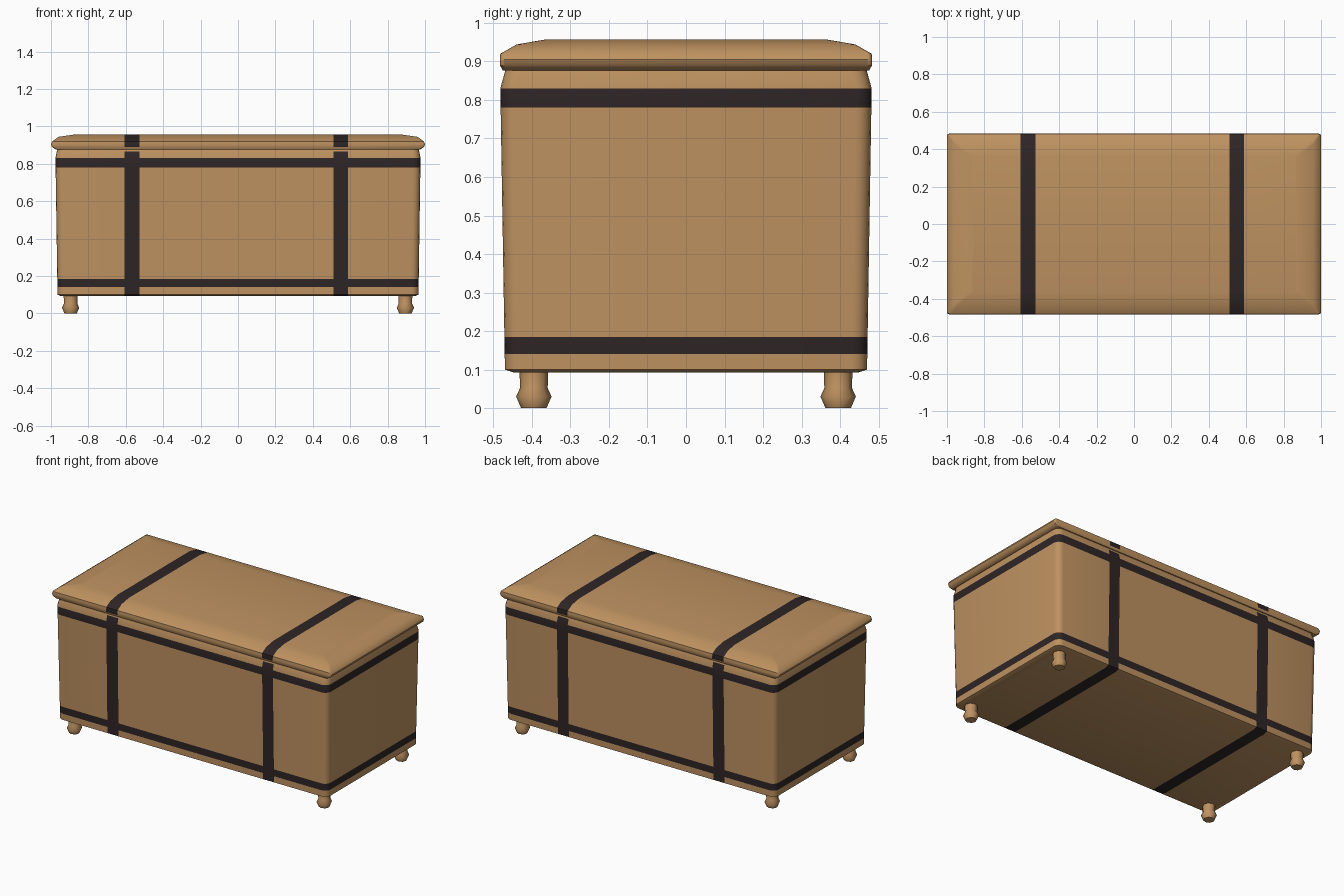
import bpy, bmesh, math

if "Cube" in bpy.data.objects:
    bpy.data.objects.remove(bpy.data.objects["Cube"])


def material(name, rgb):
    m = bpy.data.materials.new(name)
    m.diffuse_color = (*rgb, 1)
    m.use_nodes = True
    m.node_tree.nodes["Principled BSDF"].inputs["Base Color"].default_value = m.diffuse_color
    return m


wood = material("tan wood", (0.515, 0.287, 0.118))
iron = material("dark strap", (0.027, 0.018, 0.019))

X_BANDS = [(-0.606, -0.526), (0.51, 0.587)]
Z_BANDS = [(0.14, 0.185), (0.78, 0.83)]


def rounded_rect(hx, hy, r, n=4):
    pts = []
    for k, (sx, sy) in enumerate([(1, 1), (-1, 1), (-1, -1), (1, -1)]):
        for i in range(n + 1):
            a = math.pi / 2 * (k + i / n)
            pts.append((sx * (hx - r) + r * math.cos(a),
                        sy * (hy - r) + r * math.sin(a)))
    return pts


def loft(bm, rings):
    loops = [[bm.verts.new(p) for p in ring] for ring in rings]
    for a, b in zip(loops, loops[1:]):
        n = len(a)
        for i in range(n):
            j = (i + 1) % n
            bm.faces.new((a[i], a[j], b[j], b[i]))
    bm.faces.new(loops[0][::-1])
    bm.faces.new(loops[-1])


def cut(bm, co, axis):
    bmesh.ops.bisect_plane(bm, geom=bm.verts[:] + bm.edges[:] + bm.faces[:],
                           plane_co=co, plane_no=axis, dist=1e-5)


def finish(bm, name, angle):
    bmesh.ops.recalc_face_normals(bm, faces=bm.faces[:])
    me = bpy.data.meshes.new(name)
    bm.to_mesh(me)
    bm.free()
    me.materials.append(wood)
    me.materials.append(iron)
    ob = bpy.data.objects.new(name, me)
    bpy.context.collection.objects.link(ob)
    bpy.ops.object.select_all(action='DESELECT')
    ob.select_set(True)
    bpy.context.view_layer.objects.active = ob
    bpy.ops.object.shade_smooth_by_angle(angle=math.radians(angle))
    return ob


def box_part(name, profile, radius, z_bands, z_min, z_max):
    """Lofted rounded box with painted straps cut into its faces."""
    bm = bmesh.new()
    loft(bm, [[(x, y, z) for x, y in rounded_rect(hx, hy, radius)]
              for z, hx, hy in profile])
    for x in sum(X_BANDS, ()):
        cut(bm, (x, 0, 0), (1, 0, 0))
    for z in [*sum(z_bands, ()), z_min, z_max]:
        cut(bm, (0, 0, z), (0, 0, 1))
    for f in bm.faces:
        c = f.calc_center_median()
        strap = (any(a < c.x < b for a, b in X_BANDS) and z_min < c.z < z_max)
        hoop = any(a < c.z < b for a, b in z_bands)
        f.material_index = int(strap or hoop)
    return finish(bm, name, 40)


# Chest body: slight outward taper, tucked in under the lid
box_part("chest_body",
         [(0.092, 0.945, 0.445), (0.1, 0.965, 0.47),
          (0.83, 0.976, 0.482), (0.877, 0.967, 0.469)],
         0.04, Z_BANDS, 0.05, 0.865)

# Lid: overhanging slab with a softened upper edge
box_part("lid",
         [(0.877, 0.975, 0.476), (0.89, 0.995, 0.483), (0.905, 1.0, 0.483),
          (0.92, 0.993, 0.482), (0.944, 0.96, 0.44), (0.957, 0.87, 0.365)],
         0.012, [], 0.89, 1.0)

# Turned bun feet
FOOT = [(0.0, 0.033), (0.03, 0.046), (0.052, 0.036), (0.098, 0.037)]
for fy, front in ((-0.395, "front"), (0.395, "back")):
    for fx, side in ((-0.895, "left"), (0.895, "right")):
        bm = bmesh.new()
        loft(bm, [[(fx + r * math.cos(math.tau * i / 8),
                    fy + r * math.sin(math.tau * i / 8), z) for i in range(8)]
                  for z, r in FOOT])
        finish(bm, f"{front}_{side}_foot", 60)
